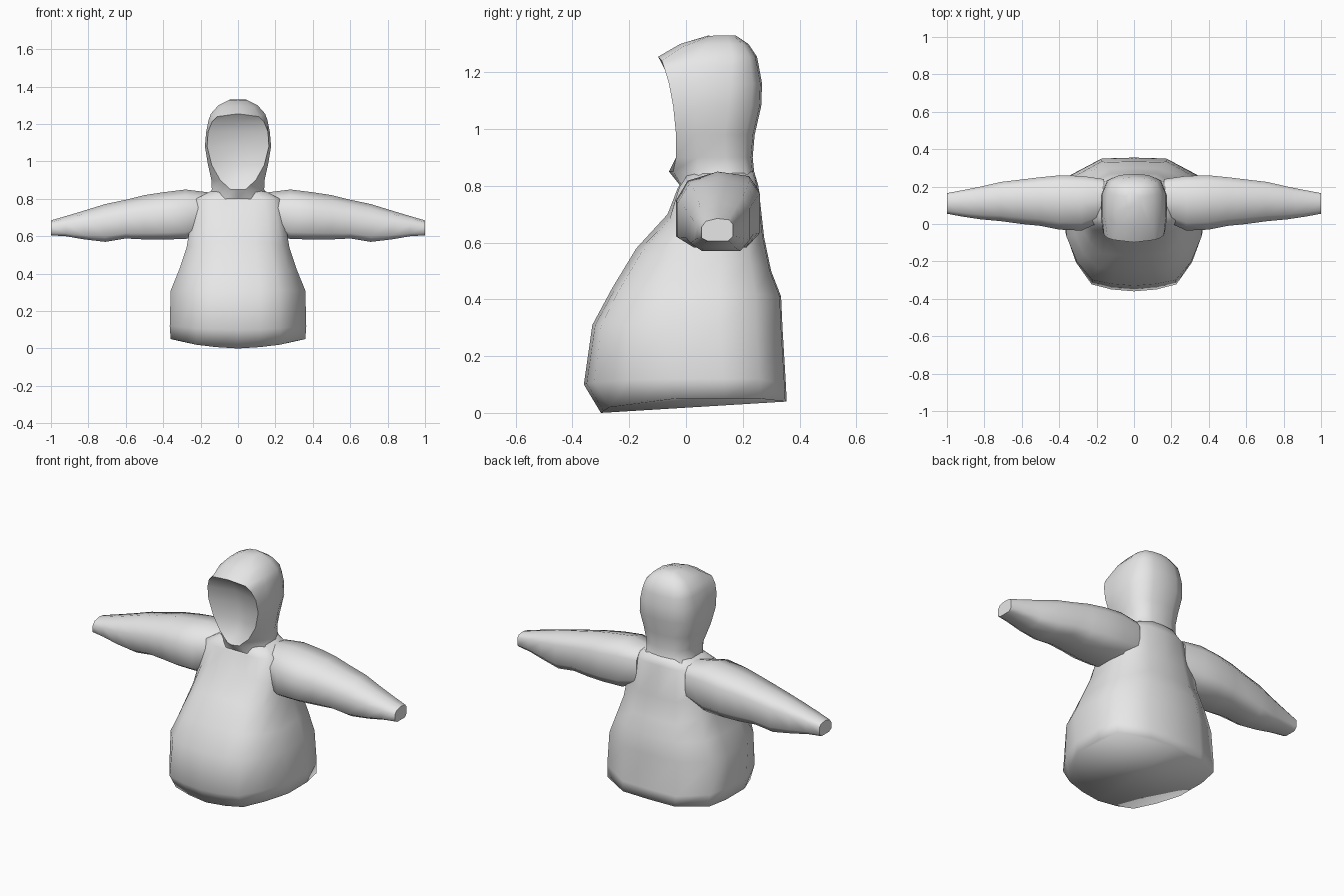
import bpy, bmesh, math

fabric = bpy.data.materials.new("grey fabric")
fabric.diffuse_color = (0.8, 0.8, 0.8, 1)


def loft(name, rings, angle=180):
    """Skin a list of equal closed rings, cap both ends, shade smooth."""
    bm = bmesh.new()
    rows = [[bm.verts.new(p) for p in r] for r in rings]
    n = len(rows[0])
    for a, b in zip(rows, rows[1:]):
        for i in range(n):
            j = (i + 1) % n
            bm.faces.new((a[i], a[j], b[j], b[i]))
    bm.faces.new(rows[0][::-1])
    bm.faces.new(rows[-1])
    bmesh.ops.recalc_face_normals(bm, faces=bm.faces)
    me = bpy.data.meshes.new(name)
    bm.to_mesh(me)
    bm.free()
    me.materials.append(fabric)
    me.polygons.foreach_set("use_smooth", [True] * len(me.polygons))
    if angle < 180:
        me.set_sharp_from_angle(angle=math.radians(angle))
    ob = bpy.data.objects.new(name, me)
    bpy.context.collection.objects.link(ob)
    return ob


def mirrored(half):
    """Close a half ring running from front centre to back centre."""
    return half + [(-x, y, z) for x, y, z in half[-2:0:-1]]


# Coat body: front z, side z, back z, front y, back y, half width, side front y
body = [
    (0.00, 0.05, 0.04, -0.30, 0.355, 0.36, -0.04),
    (0.10, 0.12, 0.10, -0.36, 0.352, 0.365, -0.05),
    (0.31, 0.31, 0.30, -0.33, 0.34, 0.36, -0.07),
    (0.44, 0.42, 0.41, -0.26, 0.335, 0.315, -0.06),
    (0.58, 0.54, 0.50, -0.175, 0.30, 0.275, -0.03),
    (0.70, 0.66, 0.62, -0.065, 0.275, 0.255, 0.0),
    (0.79, 0.80, 0.80, -0.03, 0.255, 0.225, 0.02),
    (0.84, 0.845, 0.85, 0.0, 0.24, 0.14, 0.06),
]
rings = []
for fz, sz, bz, fy, by, w, sy in body:
    rings.append(mirrored([
        (0, fy, fz),
        (w * 0.33, fy + 0.01, fz + (sz - fz) * 0.15),
        (w * 0.62, fy + (sy - fy) * 0.12, fz + (sz - fz) * 0.4),
        (w * 0.85, fy + (sy - fy) * 0.5, fz + (sz - fz) * 0.8),
        (w, sy, sz),
        (w, sy + (by - sy) * 0.45, sz),
        (w * 0.93, sy + (by - sy) * 0.77, sz),
        (w * 0.48, by - 0.005, bz),
        (0, by, bz)]))
loft("coat_body", rings)

# Hood: z, opening centre y, rim x, rim y, half width, widest y, back y, rim z offset
hood = [
    (0.80, -0.02, 0.07, -0.015, 0.165, 0.10, 0.255, 0.00),
    (0.85, -0.06, 0.04, -0.045, 0.14, 0.10, 0.24, 0.00),
    (0.90, -0.01, 0.095, -0.035, 0.142, 0.09, 0.235, 0.00),
    (0.98, 0.01, 0.14, -0.035, 0.16, 0.08, 0.242, 0.00),
    (1.08, 0.00, 0.165, -0.045, 0.177, 0.09, 0.265, 0.00),
    (1.16, -0.02, 0.16, -0.06, 0.17, 0.10, 0.268, 0.00),
    (1.22, -0.055, 0.14, -0.075, 0.158, 0.11, 0.257, -0.01),
    (1.255, -0.098, 0.11, -0.085, 0.145, 0.12, 0.25, -0.015),
    (1.30, -0.02, 0.085, -0.01, 0.105, 0.12, 0.22, -0.01),
    (1.33, 0.08, 0.04, 0.085, 0.045, 0.13, 0.175, -0.002),
]
rings = []
for z, cy, rx, ry, w, wy, by, dz in hood:
    rings.append(mirrored([
        (0, cy, z),
        (rx, ry, z + dz),
        (w, wy - (wy - ry) * 0.4, z),
        (w, wy + (by - wy) * 0.35, z),
        (w * 0.82, wy + (by - wy) * 0.8, z),
        (w * 0.45, by - 0.006, z),
        (0, by, z)]))
loft("hood", rings, 50)

# Sleeves: x, front y, back y, bottom z, top z
sleeve = [
    (0.16, 0.02, 0.24, 0.62, 0.835),
    (0.28, -0.035, 0.257, 0.585, 0.85),
    (0.40, -0.03, 0.26, 0.583, 0.835),
    (0.50, -0.01, 0.25, 0.583, 0.82),
    (0.60, 0.0, 0.238, 0.588, 0.795),
    (0.71, 0.015, 0.225, 0.57, 0.772),
    (0.82, 0.025, 0.20, 0.583, 0.738),
    (0.92, 0.04, 0.18, 0.60, 0.708),
    (1.00, 0.055, 0.165, 0.605, 0.685),
]
# Squarish unit section with a crowned top
section = [(-0.5, -0.36), (-0.5, 0.12), (-0.36, 0.38), (0, 0.5), (0.38, 0.44),
           (0.5, 0.25), (0.5, -0.3), (0.34, -0.5), (-0.3, -0.5)]
for side, label in ((1, "left"), (-1, "right")):
    rings = [[(side * x, (f + b) / 2 + u * (b - f), (lo + hi) / 2 + v * (hi - lo))
              for u, v in section] for x, f, b, lo, hi in sleeve]
    loft(label + "_sleeve", rings, 65)
